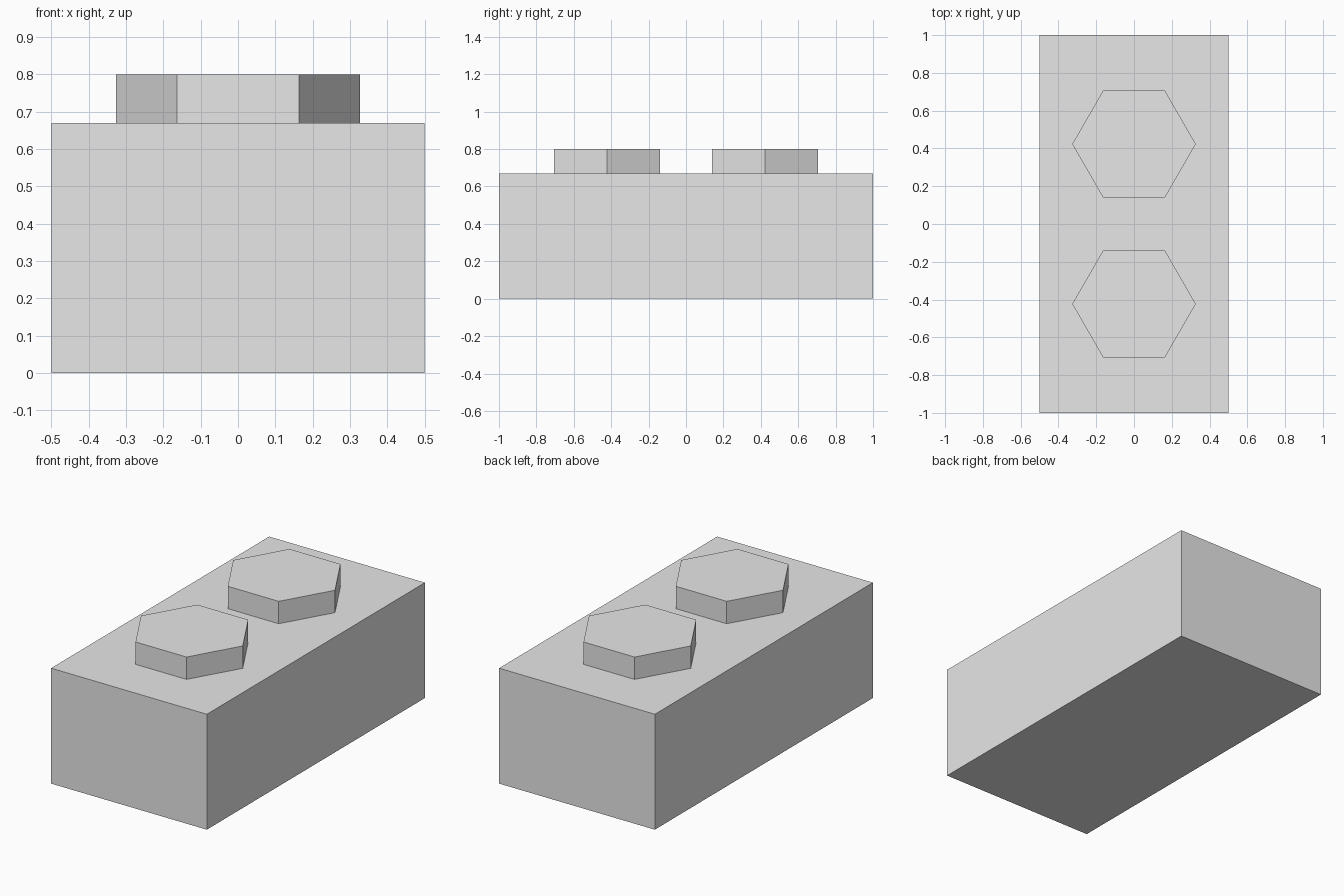
import bpy
from math import pi

default_cube = bpy.data.objects.get("Cube")
if default_cube:
    bpy.data.objects.remove(default_cube, do_unlink=True)

BODY_HEIGHT = 0.67
STUD_HEIGHT = 0.13
STUD_RADIUS = 0.327
STUD_OFFSET = 0.423

# One plain grey for every part
grey = bpy.data.materials.new("light_grey")
grey.use_nodes = True
colour = (0.8, 0.8, 0.8, 1.0)
grey.diffuse_color = colour
grey.node_tree.nodes["Principled BSDF"].inputs["Base Color"].default_value = colour


def finish(name):
    part = bpy.context.object
    part.name = part.data.name = name
    part.data.materials.append(grey)
    return part


# Solid rectangular body
bpy.ops.mesh.primitive_cube_add(size=1, location=(0, 0, BODY_HEIGHT / 2))
body = finish("brick_body")
body.scale = (1, 2, BODY_HEIGHT)
bpy.ops.object.transform_apply(location=False, rotation=False, scale=True)

# Hexagonal studs, with corners pointing to the sides
for name, side in (("front_stud", -1), ("back_stud", 1)):
    bpy.ops.mesh.primitive_cylinder_add(
        vertices=6, radius=STUD_RADIUS, depth=STUD_HEIGHT,
        location=(0, side * STUD_OFFSET, BODY_HEIGHT + STUD_HEIGHT / 2),
        rotation=(0, 0, pi / 2))
    finish(name)
